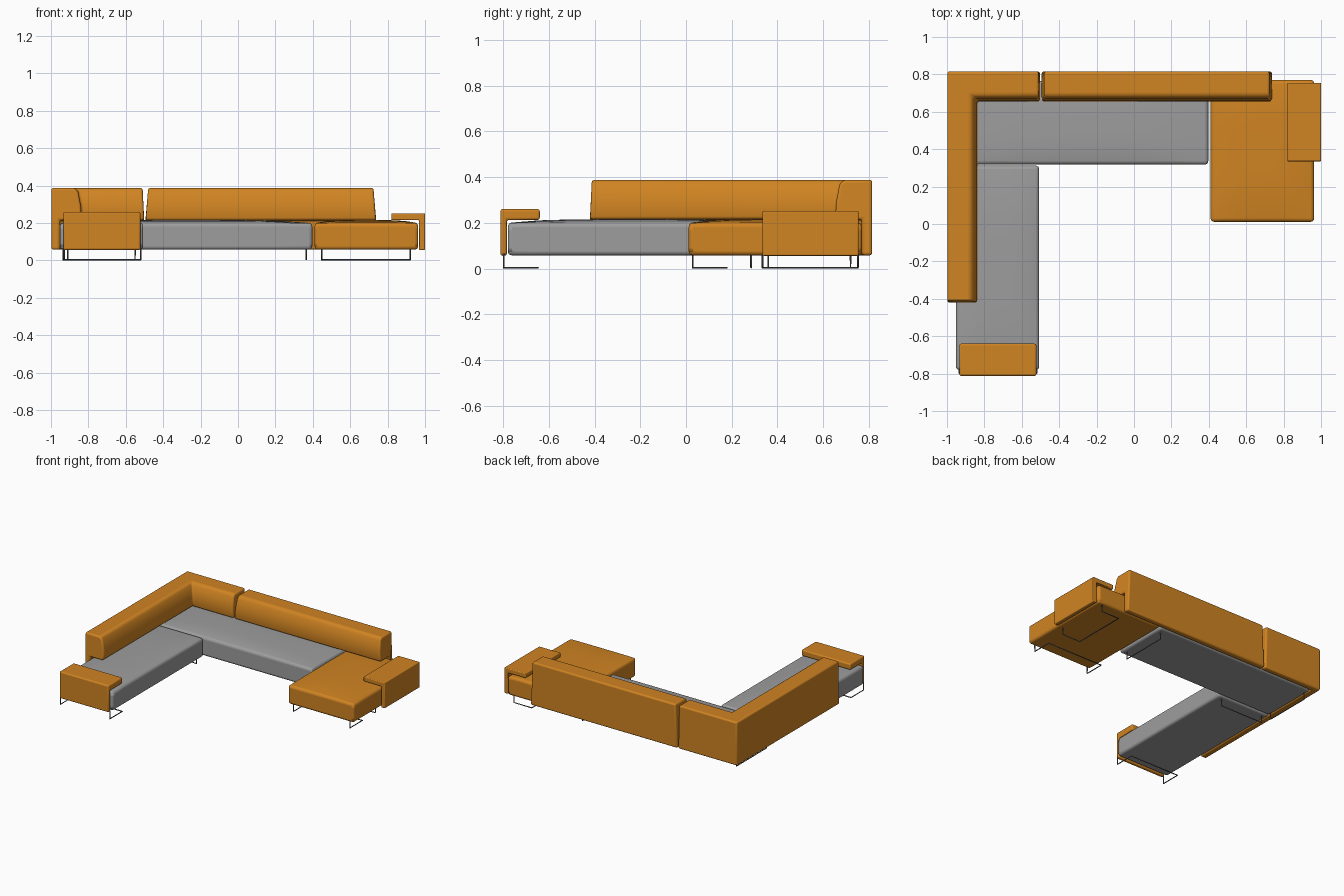
import bpy, bmesh, math
from mathutils import Vector

if "Cube" in bpy.data.objects:
    bpy.data.objects.remove(bpy.data.objects["Cube"], do_unlink=True)


def material(name, colour):
    m = bpy.data.materials.new(name)
    m.use_nodes = True
    m.diffuse_color = (*colour, 1)
    m.node_tree.nodes["Principled BSDF"].inputs["Base Color"].default_value = (*colour, 1)
    return m


ORANGE = material("orange fabric", (0.63, 0.23, 0.016))
GREY = material("grey fabric", (0.34, 0.34, 0.34))
METAL = material("dark metal", (0.14, 0.14, 0.15))


def finish(name, bm, mat, bevel):
    bmesh.ops.recalc_face_normals(bm, faces=bm.faces)
    mesh = bpy.data.meshes.new(name)
    bm.to_mesh(mesh)
    bm.free()
    obj = bpy.data.objects.new(name, mesh)
    bpy.context.collection.objects.link(obj)
    mesh.materials.append(mat)
    mod = obj.modifiers.new("soft edges", "BEVEL")
    mod.width, mod.segments = bevel, 4
    mod.limit_method, mod.angle_limit = "ANGLE", math.radians(35)
    bpy.ops.object.select_all(action="DESELECT")
    bpy.context.view_layer.objects.active = obj
    obj.select_set(True)
    bpy.ops.object.shade_smooth_by_angle(angle=math.radians(40))
    return obj


def seat(name, x0, x1, y0, y1, mat):
    """Padded block whose top is gently crowned."""
    low, high, crown = 0.058, 0.2, 0.016
    bm = bmesh.new()
    bmesh.ops.create_cube(bm, size=2)
    bmesh.ops.subdivide_edges(bm, edges=bm.edges[:], cuts=7, use_grid_fill=True)
    for v in bm.verts:
        u, w, t = v.co
        puff = (1 - u ** 4) * (1 - w ** 4) if t > 0.99 else 0
        v.co = ((x0 + x1) / 2 + u * (x1 - x0) / 2,
                (y0 + y1) / 2 + w * (y1 - y0) / 2,
                low + (t + 1) / 2 * (high - low) + crown * puff)
    return finish(name, bm, mat, 0.018)


def sweep(name, profile, path, bevel, taper=0.0):
    """Sweep (depth, height) along a flat path, depth pointing right of travel."""
    pts = [Vector(p) for p in path]
    dirs = [(b - a).normalized() for a, b in zip(pts, pts[1:])]
    sides = [Vector((d.y, -d.x)) for d in dirs]
    bm = bmesh.new()
    rings = []
    for i, p in enumerate(pts):
        near = sides[max(i - 1, 0)]
        far = sides[min(i, len(sides) - 1)]
        mitre = (near + far) / (1 + near.dot(far))
        ring = []
        for depth, z in profile:
            q = p + mitre * depth
            lean = taper * max(0, z - 0.22) / 0.17     # ends lean inward
            if i == 0:
                q += dirs[0] * lean
            elif i == len(pts) - 1:
                q -= dirs[-1] * lean
            ring.append(bm.verts.new((q.x, q.y, z)))
        rings.append(ring)
    n = len(profile)
    for a, b in zip(rings, rings[1:]):
        for k in range(n):
            bm.faces.new((a[k], a[(k + 1) % n], b[(k + 1) % n], b[k]))
    bm.faces.new(rings[0])
    bm.faces.new(rings[-1])
    return finish(name, bm, ORANGE, bevel)


def wire_leg(name, points):
    curve = bpy.data.curves.new(name, "CURVE")
    curve.dimensions = "3D"
    curve.bevel_depth, curve.bevel_resolution = 0.004, 2
    curve.use_fill_caps = True
    spline = curve.splines.new("POLY")
    spline.points.add(len(points) - 1)
    for sp, p in zip(spline.points, points):
        sp.co = (*p, 1)
    curve.materials.append(METAL)
    obj = bpy.data.objects.new(name, curve)
    bpy.context.collection.objects.link(obj)


TOP, FLOOR = 0.065, 0.004


def sled(name, a, b, run):
    """Two uprights at a and b, floor runners along run, joined by a bar."""
    (ax, ay), (bx, by), (rx, ry) = a, b, run
    pts = [(ax, ay, TOP), (ax, ay, FLOOR)]
    if rx or ry:
        pts += [(ax + rx, ay + ry, FLOOR), (bx + rx, by + ry, FLOOR)]
    pts += [(bx, by, FLOOR), (bx, by, TOP)]
    wire_leg(name, pts)


# Seats
seat("long_seat", -0.95, 0.397, 0.318, 0.765, GREY)
seat("side_seat", -0.952, -0.507, -0.78, 0.312, GREY)
seat("chaise_seat", 0.41, 0.963, 0.012, 0.77, ORANGE)

# Backrests: a thin skirt behind the seat with a leaning cushion over it
back = [(0, 0.058), (0, 0.388), (0.125, 0.388), (0.143, 0.368), (0.158, 0.29),
        (0.16, 0.25), (0.155, 0.215), (0.046, 0.215), (0.046, 0.058)]
sweep("corner_backrest", back, [(-0.998, -0.42), (-0.998, 0.815), (-0.502, 0.815)], 0.012, 0.008)
sweep("long_backrest", back, [(-0.494, 0.815), (0.738, 0.815)], 0.012, 0.014)


# Armrests: an outer panel folded over into a flat shelf
def arm_profile(depth, panel, under, top):
    return [(0, 0.056), (0, top), (depth, top), (depth, under), (panel, under), (panel, 0.056)]


sweep("chaise_armrest", arm_profile(0.18, 0.032, 0.216, 0.252), [(1.0, 0.755), (1.0, 0.335)], 0.006)
sweep("side_armrest", arm_profile(0.172, 0.028, 0.213, 0.26), [(-0.522, -0.812), (-0.934, -0.812)], 0.01)

# Wire legs
sled("side_front_leg", (-0.935, -0.797), (-0.52, -0.797), (0, 0.15))
sled("side_rear_leg", (-0.91, 0.285), (-0.55, 0.285), (0, 0))
sled("chaise_front_leg", (0.447, 0.03), (0.92, 0.03), (0, 0.15))
sled("chaise_arm_leg", (0.92, 0.335), (0.92, 0.752), (-0.15, 0))
for label, x in (("left", 0.365), ("right", -0.93)):
    sled("long_seat_" + label + "_leg", (x, 0.36), (x, 0.72), (0, 0))
